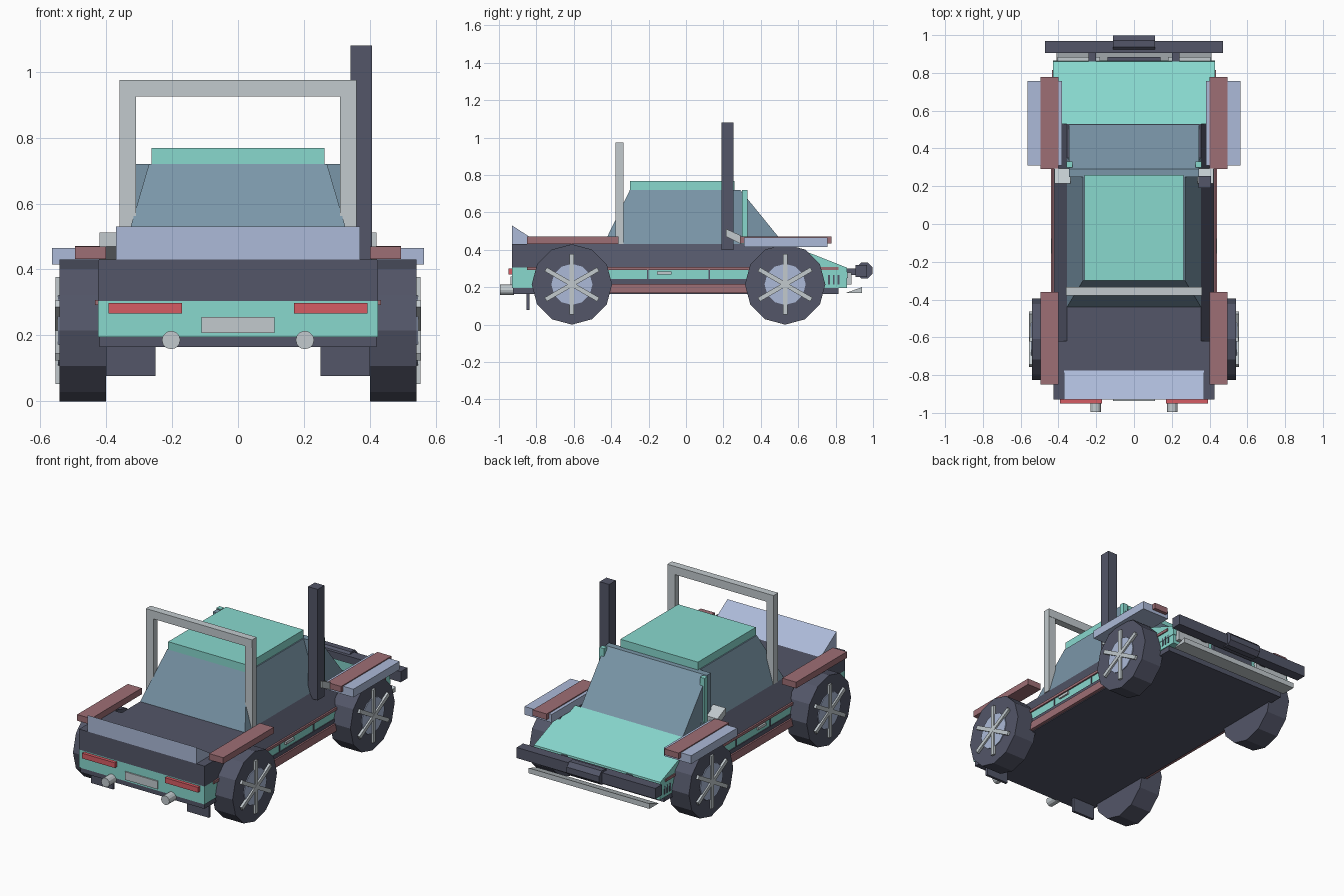
import bpy, bmesh, math
from mathutils import Matrix

if "Cube" in bpy.data.objects:
    bpy.data.objects.remove(bpy.data.objects["Cube"])


def mat(name, r, g, b):
    m = bpy.data.materials.new(name)
    lin = [((c / 255 + 0.055) / 1.055) ** 2.4 for c in (r, g, b)]
    m.diffuse_color = (*lin, 1)
    m.use_nodes = True
    m.node_tree.nodes["Principled BSDF"].inputs["Base Color"].default_value = m.diffuse_color
    return m


DARK = mat("dark slate", 83, 86, 104)
TEAL = mat("teal paint", 136, 216, 206)
ROSE = mat("dusty rose", 158, 110, 117)
BLUE = mat("pale blue", 172, 186, 216)
GREY = mat("light grey", 194, 202, 206)
RED = mat("lamp red", 214, 92, 100)
GLASS = mat("blue grey glass", 122, 150, 168)


def finish(name, bm, m):
    bmesh.ops.recalc_face_normals(bm, faces=bm.faces)
    me = bpy.data.meshes.new(name)
    bm.to_mesh(me)
    bm.free()
    me.materials.append(m)
    ob = bpy.data.objects.new(name, me)
    bpy.context.collection.objects.link(ob)
    return ob


def loft(name, m, a, b):
    """Solid between two matching outlines of 3D points."""
    bm = bmesh.new()
    va, vb = [bm.verts.new(p) for p in a], [bm.verts.new(p) for p in b]
    n = len(a)
    bm.faces.new(va)
    bm.faces.new(vb)
    for i in range(n):
        j = (i + 1) % n
        bm.faces.new((va[i], va[j], vb[j], vb[i]))
    return finish(name, bm, m)


def box(name, m, x, y, z):
    pts = [(x[0], y[0]), (x[1], y[0]), (x[1], y[1]), (x[0], y[1])]
    return loft(name, m, [(*p, z[0]) for p in pts], [(*p, z[1]) for p in pts])


def prism(name, m, x, profile):
    """Side profile of (y, z) points stretched across x."""
    return loft(name, m, [(x[0], *p) for p in profile], [(x[1], *p) for p in profile])


def cyl(name, m, axis, loc, r, length, sides, turn=0):
    bm = bmesh.new()
    bmesh.ops.create_cone(bm, cap_ends=True, segments=sides, radius1=r, radius2=r, depth=length,
                          matrix=Matrix.Rotation(turn, 4, 'Z'))
    rot = Matrix.Rotation(math.pi / 2, 4, 'Y' if axis == 'X' else 'X')
    bm.transform(Matrix.Translation(loc) @ rot)
    return finish(name, bm, m)


def pair(a, b, s):
    return tuple(sorted((a * s, b * s)))


# Body: chassis floor, painted lower band, tapered shoulders, rear bed
box("chassis_floor", DARK, (-.42, .42), (-.925, .815), (.165, .2))
box("lower_body", TEAL, (-.425, .425), (-.93, .86), (.195, .305))
loft("shoulders", DARK,
     [(-.425, -.62, .305), (.425, -.62, .305), (.425, .53, .305), (-.425, .53, .305)],
     [(-.355, -.62, .43), (.355, -.62, .43), (.355, .53, .43), (-.355, .53, .43)])
box("rear_bed", DARK, (-.425, .425), (-.93, -.62), (.305, .43))
prism("hood", TEAL, (-.428, .428), [(.53, .25), (.53, .435), (.86, .305), (.865, .25)])
prism("tail_spoiler", BLUE, (-.37, .37), [(-.93, .43), (-.93, .53), (-.775, .43)])

# Cabin: glass house, windscreen and roof panel
loft("cabin_glass", GLASS,
     [(-.355, -.44, .43), (.355, -.44, .43), (.355, .35, .43), (-.355, .35, .43)],
     [(-.27, -.30, .72), (.27, -.30, .72), (.27, .29, .72), (-.27, .29, .72)])
prism("windscreen", GLASS, (-.345, .345), [(.25, .43), (.25, .72), (.29, .72), (.53, .425)])
box("roof_panel", TEAL, (-.263, .263), (-.30, .26), (.72, .768))

# Roll bar
box("roll_bar_top", GREY, (-.36, .36), (-.378, -.333), (.925, .975))
# Snorkel
box("snorkel", DARK, (.342, .407), (.19, .255), (.4, 1.08))

# Front bumper, winch, skid lip and grille
box("front_bumper", DARK, (-.47, .47), (.905, .968), (.255, .32))
cyl("winch", DARK, 'X', (0, .955, .29), .046, .22, 8, math.pi / 8)
prism("skid_lip", GREY, (-.41, .41), [(.85, .168), (.94, .168), (.94, .2)])
box("grille", DARK, (-.14, .14), (.855, .885), (.215, .285))
box("number_plate", GREY, (-.11, .11), (-.938, -.925), (.207, .256))

for s, side in ((-1, "left"), (1, "right")):
    # Roll bar legs, screen pillars, mirrors
    box(f"roll_bar_leg_{side}", GREY, pair(.31, .36, s), (-.376, -.335), (.43, .93))
    box(f"screen_pillar_{side}", TEAL, pair(.325, .357, s), (.30, .33), (.43, .72))
    prism(f"mirror_{side}", GREY, pair(.335, .42, s), [(.215, .47), (.215, .512), (.295, .475), (.295, .43)])
    # Fender boards
    box(f"rear_fender_{side}", ROSE, pair(.40, .495, s), (-.85, -.36), (.432, .47))
    box(f"front_fender_{side}", ROSE, pair(.40, .495, s), (.29, .778), (.435, .471))
    box(f"front_fender_flare_{side}", BLUE, pair(.38, .565, s), (.31, .757), (.415, .465))
    # Side trim, sill, door seams and handle
    box(f"side_trim_{side}", ROSE, pair(.41, .434, s), (-.85, .815), (.292, .308))
    box(f"sill_{side}", ROSE, pair(.41, .44, s), (-.45, .4), (.17, .218))
    box(f"sill_shadow_{side}", DARK, pair(.42, .43, s), (-.45, .4), (.218, .243))
    for y in (-.205, .125):
        box(f"door_seam_{side}", DARK, pair(.42, .429, s), (y - .004, y + .004), (.24, .293))
    box(f"door_handle_{side}", GREY, pair(.42, .436, s), (-.155, -.078), (.268, .284))
    for i in range(3):
        y = .76 + i * .025
        box(f"nose_vent_{side}", DARK, pair(.42, .429, s), (y, y + .01), (.215, .265))
    # Lamps, exhaust, mud flap, bumper bracket
    box(f"tail_lamp_{side}", RED, pair(.17, .393, s), (-.95, -.925), (.267, .299))
    box(f"headlamp_{side}", GREY, pair(.18, .405, s), (.855, .885), (.215, .28))
    box(f"bumper_bracket_{side}", DARK, pair(.2, .24, s), (.85, .91), (.265, .3))
    cyl(f"exhaust_{side}", GREY, 'Y', (.203 * s, -.957, .186), .028, .075, 12)
    box(f"mud_flap_{side}", DARK, pair(.25, .40, s), (-.852, -.836), (.077, .17))
    # Wheels with hub and six spokes
    for y, end in ((-.61, "rear"), (.53, "front")):
        cyl(f"{end}_tyre_{side}", DARK, 'X', (.471 * s, y, .215), .215, .14, 12)
        cyl(f"{end}_hub_{side}", BLUE, 'X', (.53 * s, y, .215), .11, .032, 12)
        for k in range(3):
            a = k * math.pi / 3
            c, n = math.cos(a), math.sin(a)
            quad = [(-.012, -.162), (.012, -.162), (.012, .162), (-.012, .162)]
            ring = [(y + u * c - v * n, .215 + u * n + v * c) for u, v in quad]
            prism(f"{end}_spoke_{side}", GREY, pair(.53, .554 + k * .001, s), ring)
